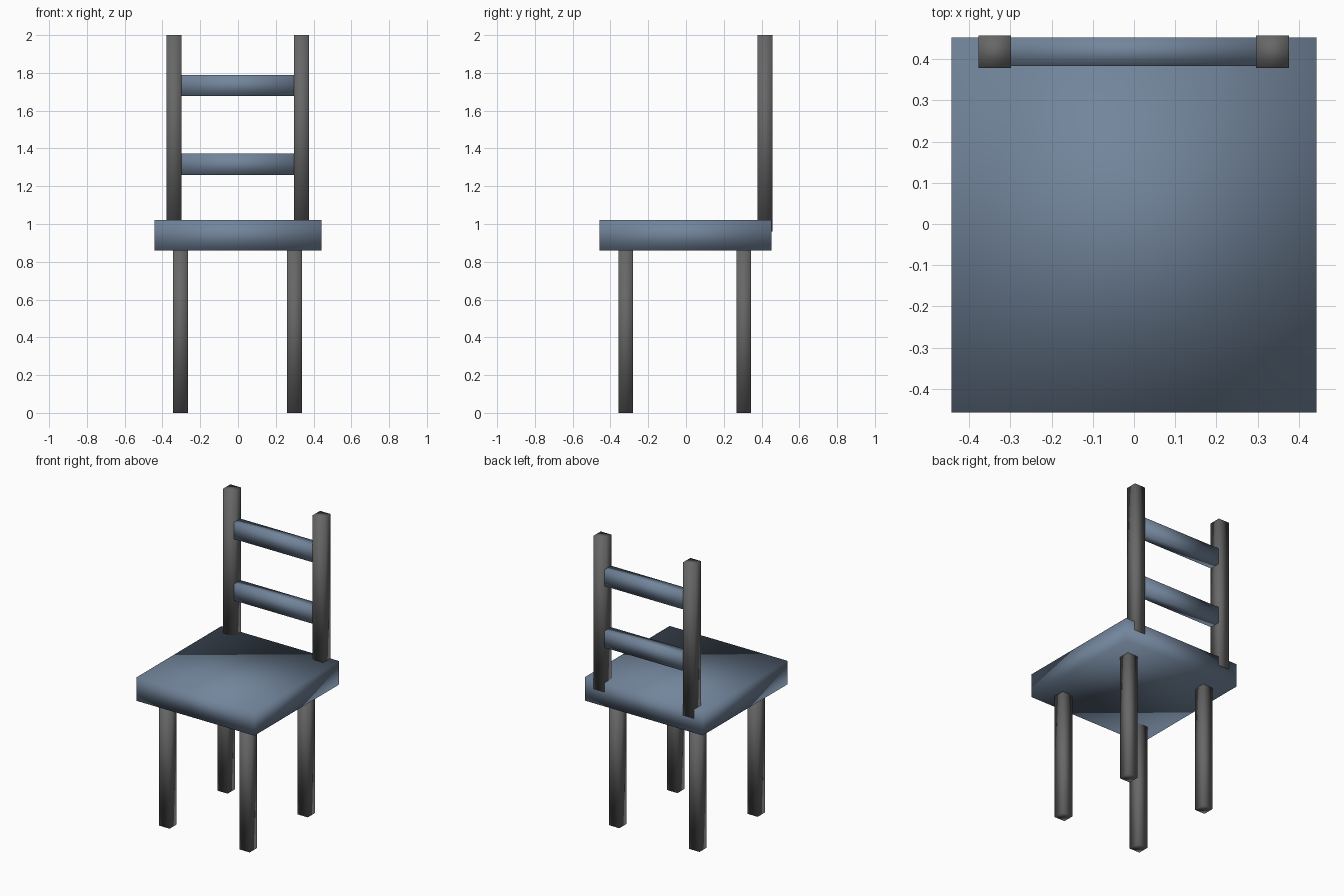
import bpy

cube = bpy.data.objects.get("Cube")
if cube:
    bpy.data.objects.remove(cube, do_unlink=True)


def material(name, rgb):
    mat = bpy.data.materials.new(name)
    mat.use_nodes = True
    color = (*rgb, 1.0)
    mat.diffuse_color = color
    mat.node_tree.nodes["Principled BSDF"].inputs["Base Color"].default_value = color
    return mat


slate_blue = material("slate_blue", (0.17, 0.235, 0.33))
dark_grey = material("dark_grey", (0.135, 0.135, 0.135))


def box(name, x, y, z, mat):
    """Softly shaded box between the (low, high) limits on each axis."""
    bpy.ops.mesh.primitive_cube_add(size=1)
    obj = bpy.context.object
    obj.name = name
    for v in obj.data.vertices:
        v.co = [(lo + hi) / 2 + c * (hi - lo) for c, (lo, hi) in zip(v.co, (x, y, z))]
    obj.data.materials.append(mat)
    bpy.ops.object.shade_smooth()
    return obj


# Seat slab
box("seat", (-0.443, 0.443), (-0.457, 0.453), (0.86, 1.02), slate_blue)

# Legs and back posts on both sides
leg_x = {"right": (-0.343, -0.265), "left": (0.26, 0.338)}
leg_y = {"front": (-0.357, -0.28), "back": (0.267, 0.345)}
post_x = {"right": (-0.378, -0.298), "left": (0.296, 0.376)}
for side in ("left", "right"):
    for end, y in leg_y.items():
        box(f"{end}_{side}_leg", leg_x[side], y, (0.0, 0.88), dark_grey)
    box(f"{side}_back_post", post_x[side], (0.379, 0.458), (0.96, 2.0), dark_grey)

# Backrest slats between the posts
for name, z in (("lower_slat", (1.26, 1.372)), ("upper_slat", (1.678, 1.79))):
    box(name, (-0.31, 0.31), (0.383, 0.453), z, slate_blue)
